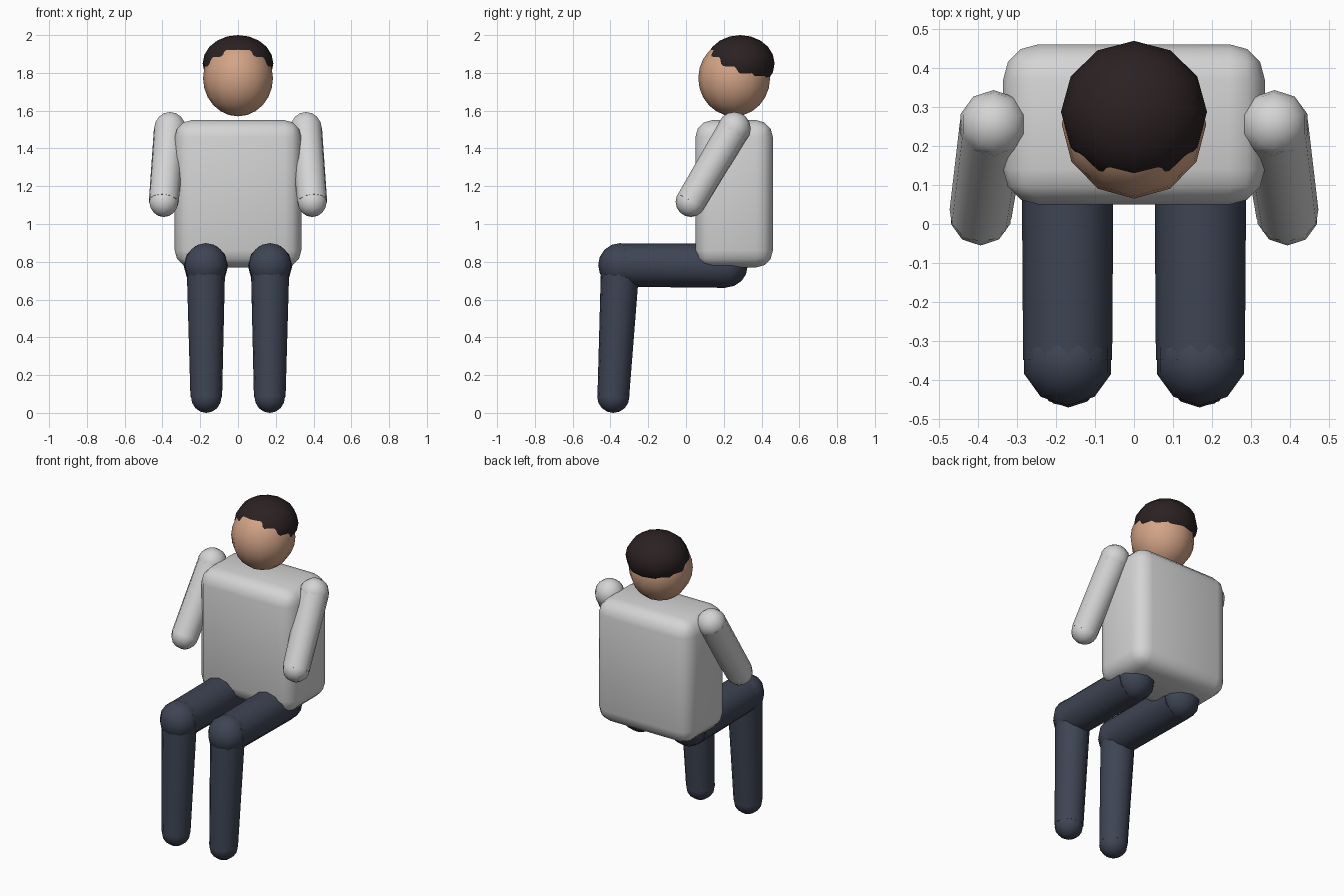
import bpy, bmesh
from mathutils import Vector, Matrix

if "Cube" in bpy.data.objects:
    bpy.data.objects.remove(bpy.data.objects["Cube"], do_unlink=True)


def material(name, rgb):
    m = bpy.data.materials.new(name)
    m.use_nodes = True
    color = (*rgb, 1)
    m.diffuse_color = color
    m.node_tree.nodes["Principled BSDF"].inputs["Base Color"].default_value = color
    return m


shirt = material("shirt light grey", (0.66, 0.66, 0.66))
trousers = material("trousers navy", (0.048, 0.058, 0.088))
skin = material("skin", (0.65, 0.37, 0.24))
hair_brown = material("hair dark brown", (0.024, 0.015, 0.016))


def finish(name, bm, mat):
    mesh = bpy.data.meshes.new(name)
    bmesh.ops.recalc_face_normals(bm, faces=bm.faces)
    bm.to_mesh(mesh)
    bm.free()
    mesh.materials.append(mat)
    obj = bpy.data.objects.new(name, mesh)
    bpy.context.collection.objects.link(obj)
    bpy.ops.object.select_all(action='DESELECT')
    obj.select_set(True)
    bpy.context.view_layer.objects.active = obj
    bpy.ops.object.shade_smooth_by_angle(angle=0.9)
    return obj


def ball(name, center, radii, mat, segments=10, rings=8):
    bm = bmesh.new()
    place = Matrix.Translation(center) @ Matrix.Diagonal((*radii, 1))
    bmesh.ops.create_uvsphere(bm, u_segments=segments, v_segments=rings,
                              radius=1, matrix=place)
    return finish(name, bm, mat)


def limb(name, start, end, r_start, r_end, mat):
    a, b = Vector(start), Vector(end)
    axis = b - a
    turn = axis.to_track_quat('Z', 'Y').to_matrix().to_4x4()
    bm = bmesh.new()
    bmesh.ops.create_cone(bm, cap_ends=True, segments=12, radius1=r_start,
                          radius2=r_end, depth=axis.length,
                          matrix=Matrix.Translation((a + b) / 2) @ turn)
    return finish(name, bm, mat)


# Torso: rounded box
bm = bmesh.new()
bmesh.ops.create_cube(bm, size=1, matrix=Matrix.Translation((0, 0.255, 1.16))
                      @ Matrix.Diagonal((0.67, 0.41, 0.78, 1)))
bmesh.ops.bevel(bm, geom=bm.edges[:], offset=0.09, segments=3,
                profile=0.5, affect='EDGES')
finish("torso", bm, shirt)

# Head with a cap of hair
ball("head", (0, 0.255, 1.772), (0.185, 0.19, 0.202), skin, 12, 12)
ball("hair", (0, 0.287, 1.85), (0.187, 0.182, 0.15), hair_brown, 12, 10)

# Arms and seated legs, both sides
for side, s in (("left", 1), ("right", -1)):
    shoulder, hand = (s * 0.36, 0.255, 1.505), (s * 0.393, 0.025, 1.117)
    hip, knee = (s * 0.17, 0.21, 0.78), (s * 0.17, -0.348, 0.782)
    foot = (s * 0.168, -0.385, 0.085)

    ball(side + "_shoulder", shoulder, (0.088,) * 3, shirt)
    limb(side + "_arm", shoulder, hand, 0.086, 0.08, shirt)
    ball(side + "_hand", hand, (0.08,) * 3, shirt)

    ball(side + "_hip", hip, (0.117,) * 3, trousers)
    limb(side + "_thigh", hip, knee, 0.118, 0.114, trousers)
    ball(side + "_knee", knee, (0.117,) * 3, trousers)
    limb(side + "_shin", knee, foot, 0.102, 0.084, trousers)
    ball(side + "_foot", foot, (0.085,) * 3, trousers)
